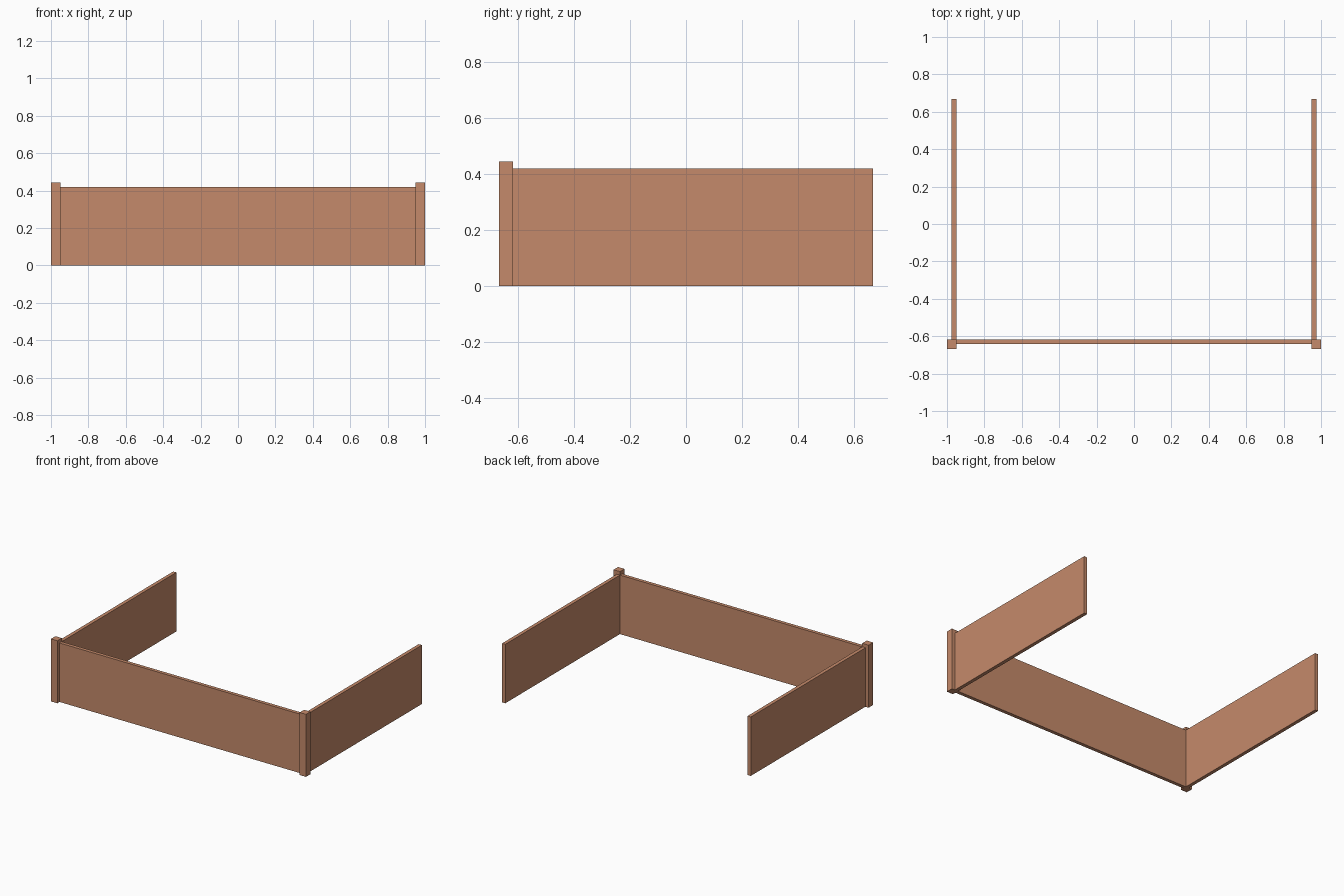
import bpy

cube = bpy.data.objects.get("Cube")
if cube:
    bpy.data.objects.remove(cube, do_unlink=True)

# Single warm wood colour
wood = bpy.data.materials.new("warm_wood")
wood.use_nodes = True
color = (0.56, 0.255, 0.145, 1)
wood.diffuse_color = color
wood.node_tree.nodes["Principled BSDF"].inputs["Base Color"].default_value = color


def box(name, x, y, z):
    """Flat-sided box spanning the given (low, high) ranges."""
    bpy.ops.mesh.primitive_cube_add(size=1, location=[sum(r) / 2 for r in (x, y, z)])
    ob = bpy.context.object
    ob.name = name
    ob.scale = [r[1] - r[0] for r in (x, y, z)]
    bpy.ops.object.transform_apply(location=False, rotation=False, scale=True)
    ob.data.materials.append(wood)
    return ob


FRONT, BACK = -0.667, 0.667
POST, BOARD = 0.05, 0.025
POST_TOP, BOARD_TOP = 0.443, 0.418
INNER = 1 - POST           # inner face shared by posts and side boards
JOINT = FRONT + POST       # rear face shared by posts and front board

# Front board between the posts
box("front_board", (-INNER, INNER), (JOINT - BOARD, JOINT), (0, BOARD_TOP))

# Corner posts and side boards
for label, s in (("left", 1), ("right", -1)):
    box(label + "_corner_post", sorted((s * INNER, s)), (FRONT, JOINT), (0, POST_TOP))
    box(label + "_side_board", sorted((s * INNER, s * (INNER + BOARD))),
        (JOINT, BACK), (0, BOARD_TOP))
